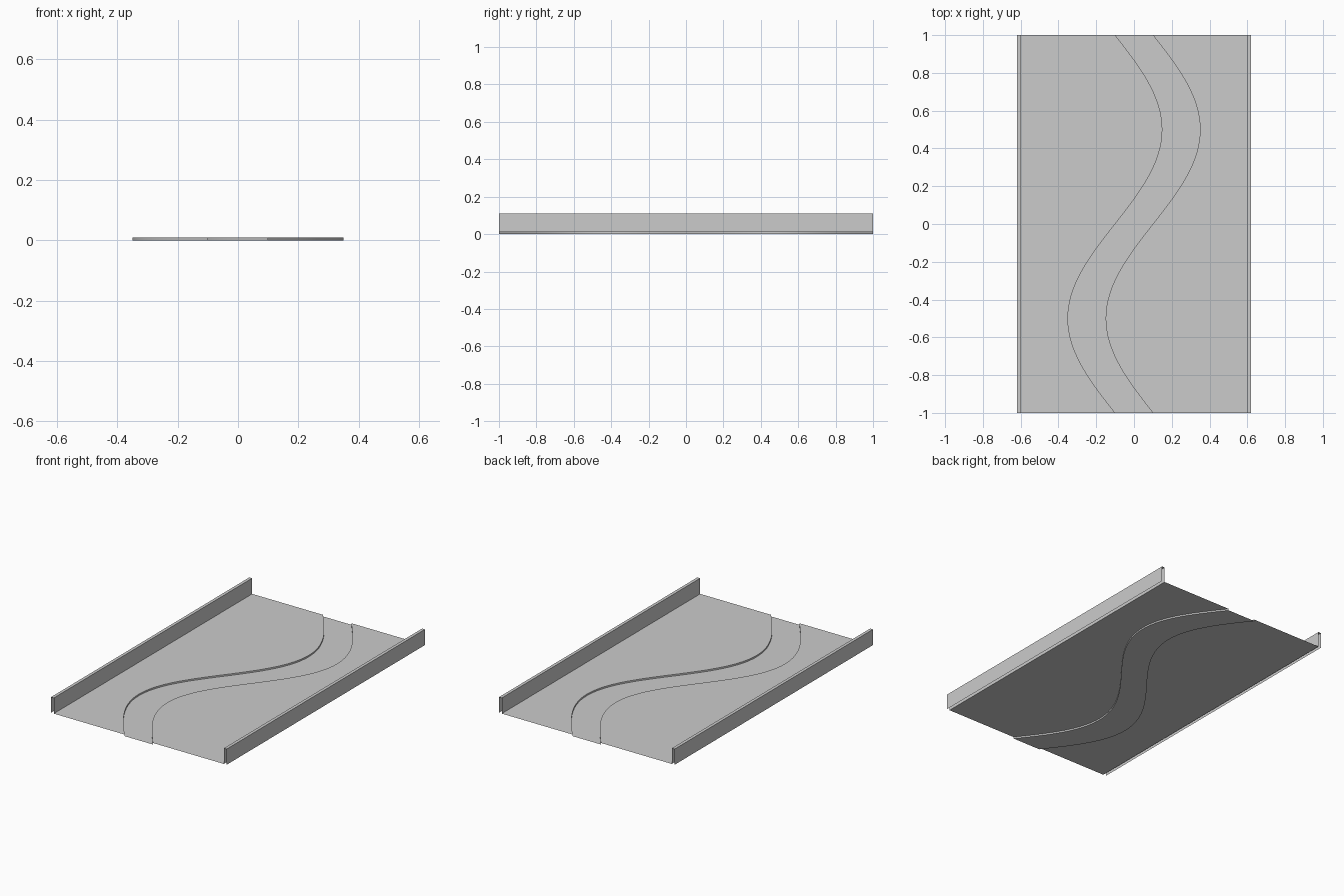
import bpy
import math

if "Cube" in bpy.data.objects:
    bpy.data.objects.remove(bpy.data.objects["Cube"])

SEGS = 64            # divisions along the length
GROUND_Z = 0.01      # ground level, stream bed lies at z = 0
WALL_TOP = 0.11
IN_X, OUT_X = 0.60, 0.62


def stream_x(y, side):
    return 0.25 * math.sin(math.pi * y) + side * 0.1


def strip(name, left, right, segs=SEGS, smooth=False):
    """Open sheet between two lines, each given as a function y -> (x, z)."""
    verts, faces = [], []
    for i in range(segs + 1):
        y = -1 + 2 * i / segs
        for line in (left, right):
            x, z = line(y)
            verts.append((x, y, z))
    for i in range(segs):
        a = 2 * i
        faces.append((a, a + 1, a + 3, a + 2))
    mesh = bpy.data.meshes.new(name)
    mesh.from_pydata(verts, [], faces)
    for p in mesh.polygons:
        p.use_smooth = smooth
    obj = bpy.data.objects.new(name, mesh)
    bpy.context.collection.objects.link(obj)
    return obj


def edge(side, z):
    return lambda y: (stream_x(y, side), z)


def straight(x, z):
    return lambda y: (x, z)


# Ground on both sides of the winding stream
strip("ground_left", straight(-IN_X, GROUND_Z), edge(-1, GROUND_Z))
strip("ground_right", edge(1, GROUND_Z), straight(IN_X, GROUND_Z))

# Recessed stream bed and its low vertical banks
strip("stream_bed", edge(-1, 0), edge(1, 0))
strip("bank_left", edge(-1, GROUND_Z), edge(-1, 0), smooth=True)
strip("bank_right", edge(1, 0), edge(1, GROUND_Z), smooth=True)

# Side walls: open-ended shells with inner, top and outer sheets
for side, label in ((-1, "left"), (1, "right")):
    profile = [(-OUT_X, GROUND_Z), (-OUT_X, WALL_TOP),
               (-IN_X, WALL_TOP), (-IN_X, GROUND_Z)]
    if side > 0:
        profile = [(-x, z) for x, z in reversed(profile)]
    for part, a, b in zip(("a", "top", "b"), profile, profile[1:]):
        strip(f"wall_{label}_{part}", straight(*a), straight(*b), segs=1)
